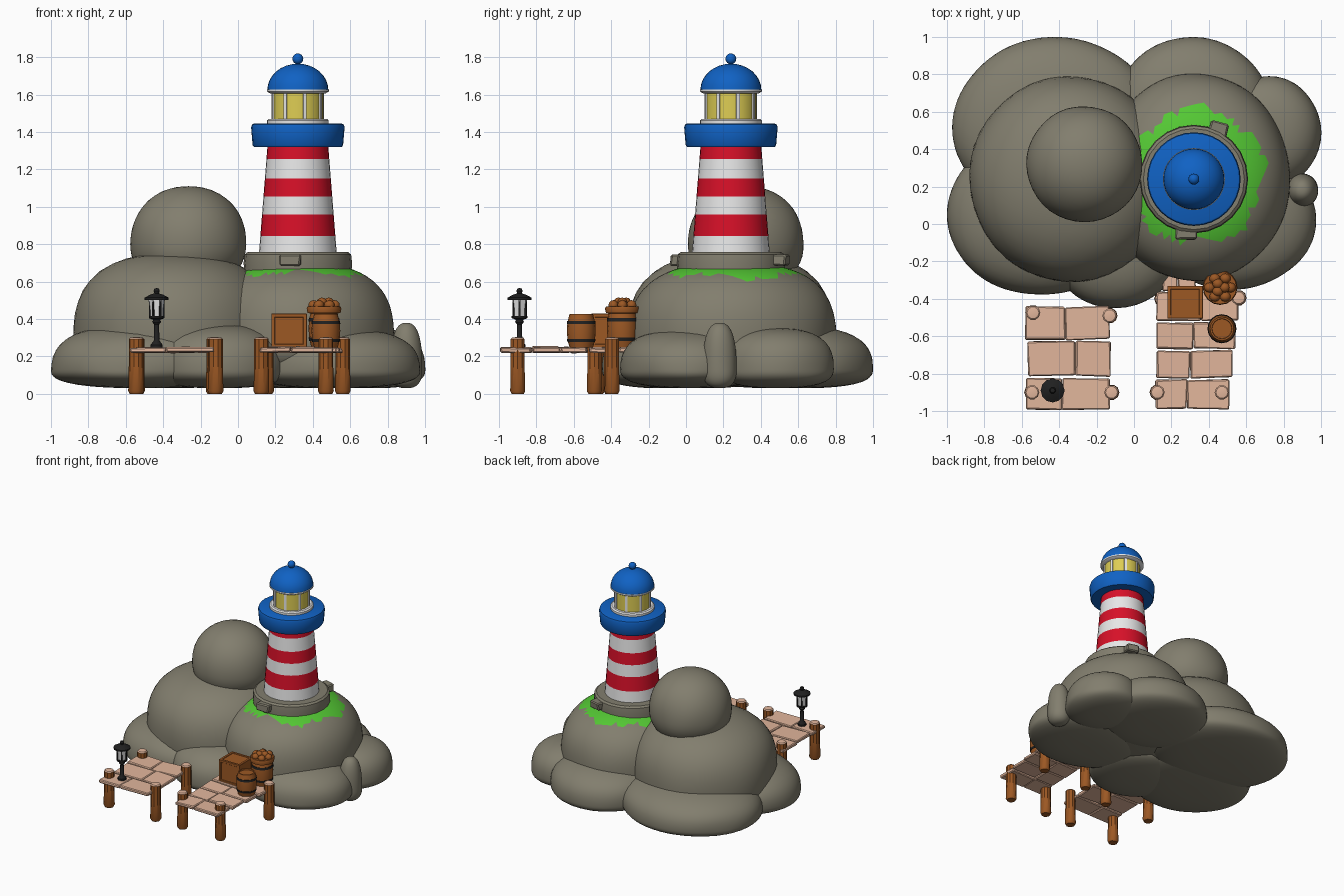
import bpy, bmesh, math, random
from mathutils import Matrix, Vector

if "Cube" in bpy.data.objects:
    bpy.data.objects.remove(bpy.data.objects["Cube"])

random.seed(4)


def material(name, r, g, b):
    def lin(c):
        c /= 255
        return c / 12.92 if c <= 0.04045 else ((c + 0.055) / 1.055) ** 2.4
    m = bpy.data.materials.new(name)
    m.diffuse_color = (lin(r), lin(g), lin(b), 1)
    m.use_nodes = True
    m.node_tree.nodes["Principled BSDF"].inputs["Base Color"].default_value = m.diffuse_color
    return m


ROCK = material("rock grey", 130, 126, 110)
GRASS = material("grass green", 84, 200, 52)
WHITE = material("white paint", 232, 232, 232)
RED = material("red paint", 215, 16, 40)
BLUE = material("blue paint", 16, 98, 196)
GLASS = material("lamp yellow", 222, 205, 84)
WOOD = material("brown wood", 156, 88, 36)
PLANK = material("pale plank", 226, 182, 156)
BLACK = material("black iron", 32, 32, 32)


def finish(bm, name, mats, angle=35):
    bmesh.ops.recalc_face_normals(bm, faces=bm.faces)
    me = bpy.data.meshes.new(name)
    bm.to_mesh(me)
    bm.free()
    for m in mats:
        me.materials.append(m)
    me.shade_smooth()
    me.set_sharp_from_angle(angle=math.radians(angle))
    ob = bpy.data.objects.new(name, me)
    bpy.context.collection.objects.link(ob)
    return ob


def lathe(name, loc, profile, mats, bands=None, seg=32):
    """Revolve (radius, z) points; bands gives the material index of each ring."""
    bm = bmesh.new()
    rings = []
    for r, z in profile:
        if r < 1e-5:
            rings.append([bm.verts.new((loc[0], loc[1], z))])
        else:
            rings.append([bm.verts.new((loc[0] + r * math.cos(a), loc[1] + r * math.sin(a), z))
                          for a in (2 * math.pi * i / seg for i in range(seg))])
    for k, (a, b) in enumerate(zip(rings, rings[1:])):
        for i in range(seg):
            j = (i + 1) % seg
            vs = [a[i % len(a)], a[j % len(a)], b[j % len(b)], b[i % len(b)]]
            f = bm.faces.new(list(dict.fromkeys(vs)))
            f.material_index = bands[k] if bands else 0
    return finish(bm, name, mats)


def box(name, loc, size, mat, rot=(0, 0, 0), bevel=0.006, jitter=0.0):
    bm = bmesh.new()
    bmesh.ops.create_cube(bm, size=1)
    for v in bm.verts:
        v.co = Vector([c * s for c, s in zip(v.co, size)])
        v.co += Vector((random.uniform(-1, 1), random.uniform(-1, 1), random.uniform(-.3, .3))) * jitter
    if bevel:
        bmesh.ops.bevel(bm, geom=bm.edges[:], offset=bevel, segments=1, affect='EDGES')
    m = Matrix.Translation(loc)
    for a, ax in zip(rot, 'XYZ'):
        m = m @ Matrix.Rotation(a, 4, ax)
    bm.transform(m)
    return finish(bm, name, [mat], 20)


def boulder(name, x, y, z, rx, ry, up, down, n=2.6, sub=4):
    """Rounded boulder with a flattened top and underside."""
    bm = bmesh.new()
    bmesh.ops.create_icosphere(bm, subdivisions=sub, radius=1)
    for v in bm.verts:
        h = math.hypot(v.co.x, v.co.y)
        t = (h ** n + abs(v.co.z) ** n) ** (-1 / n)
        c = v.co * t
        w = 1 + 0.008 * math.sin(5 * c.x + 3 * c.z + x * 9) * math.cos(4 * c.y + y * 7)
        v.co = (x + rx * c.x * w, y + ry * c.y * w, z + c.z * (up if c.z > 0 else down))
    return bm, name


# island: ring of low boulders
for i, (x, y, rx, ry, top) in enumerate([
        (-0.42, 0.52, 0.55, 0.48, 0.36), (-0.50, 0.05, 0.50, 0.43, 0.37),
        (-0.10, -0.11, 0.36, 0.34, 0.37), (0.52, 0.02, 0.455, 0.37, 0.35),
        (0.72, 0.49, 0.28, 0.30, 0.35), (0.90, 0.18, 0.085, 0.09, 0.38),
        (0.31, 0.60, 0.42, 0.40, 0.36)]):
    bm, nm = boulder(f"low_boulder_{i + 1}", x, y, 0.13, rx, ry, top - 0.13, 0.10)
    finish(bm, nm, [ROCK], 60)

# island: upper domes and round top rock
bm, nm = boulder("left_dome_rock", -0.34, 0.24, 0.30, 0.54, 0.55, 0.45, 0.24)
finish(bm, nm, [ROCK], 60)
bm, nm = boulder("top_round_rock", -0.265, 0.32, 0.80, 0.31, 0.31, 0.31, 0.25, 2.15)
finish(bm, nm, [ROCK], 60)

# right dome with ragged grass cap
bm, nm = boulder("right_dome_rock", 0.33, 0.25, 0.28, 0.505, 0.555, 0.42, 0.22, 2.7, 5)
for f in bm.faces:
    c = f.calc_center_median()
    dx, dy = c.x - 0.335, c.y - 0.26
    a = math.atan2(dy, dx)
    if c.z > 0.5 and math.hypot(dx, dy) < 0.36 + 0.018 * math.sin(5 * a) + 0.012 * math.sin(13 * a):
        f.material_index = 1
finish(bm, nm, [ROCK, GRASS], 60)

# lighthouse
T = (0.32, 0.24)
lathe("tower_stone_base", T, [(0, 0.62), (0.285, 0.62), (0.29, 0.70), (0.285, 0.745), (0.27, 0.757),
                              (0, 0.757)], [ROCK], seg=24)
box("base_step_front", (0.28, -0.045, 0.715), (0.11, 0.07, 0.06), ROCK, (0, 0, -0.05), 0.008, 0.006)
box("base_step_back", (0.45, 0.51, 0.715), (0.10, 0.07, 0.06), ROCK, (0, 0, -0.3), 0.008, 0.006)
levels = [0.75, 0.845, 0.96, 1.055, 1.15, 1.255, 1.34]
lathe("striped_tower", T, [(0.208 - 0.046 * (z - 0.75) / 0.58, z) for z in levels],
      [WHITE, RED], [0, 1, 0, 1, 0, 1])
lathe("gallery", T, [(0, 1.32), (0.235, 1.32), (0.242, 1.33), (0.25, 1.425), (0.245, 1.44),
                     (0.235, 1.445), (0, 1.445)], [BLUE])
lathe("lantern_sill", T, [(0, 1.44), (0.165, 1.44), (0.165, 1.462), (0.155, 1.47), (0, 1.47)], [WHITE])
lathe("lantern_glass", T, [(0.136, 1.46), (0.136, 1.62)], [GLASS], seg=24)
for i in range(8):
    a = math.pi * (i + 0.35) / 4
    box(f"lantern_bar_{i + 1}", (T[0] + 0.135 * math.cos(a), T[1] + 0.135 * math.sin(a), 1.54),
        (0.016, 0.018, 0.16), WHITE, (0, 0, a), 0)
lathe("roof_eave", T, [(0, 1.607), (0.15, 1.607), (0.166, 1.617), (0.166, 1.628), (0, 1.632)], [WHITE])
dome = [(0.163 * math.cos(t), 1.625 + 0.14 * math.sin(t)) for t in (math.pi / 2 * k / 8 for k in range(8))]
lathe("roof_dome", T, dome + [(0, 1.765)], [BLUE])
ball = [(0.029 * math.sin(math.pi * k / 8), 1.791 - 0.029 * math.cos(math.pi * k / 8)) for k in range(1, 8)]
lathe("roof_ball", T, [(0.014, 1.75)] + ball + [(0, 1.82)], [BLUE], seg=16)

# docks: planks in rows (x0, x1, y0, y1)
rows = [(-0.58, -0.13, -0.62, -0.44), (-0.57, -0.125, -0.815, -0.625), (-0.58, -0.13, -0.995, -0.825),
        (0.15, 0.33, -0.36, -0.27), (0.12, 0.56, -0.52, -0.365), (0.115, 0.545, -0.67, -0.525),
        (0.12, 0.53, -0.825, -0.675), (0.115, 0.51, -0.99, -0.83)]
for i, (x0, x1, y0, y1) in enumerate(rows):
    m = x0 + (x1 - x0) * random.uniform(0.42, 0.58)
    for s, (a, b) in (("left", (x0, m)), ("right", (m, x1))):
        box(f"dock_plank_{i + 1}_{s}", ((a + b) / 2, (y0 + y1) / 2, 0.236 + random.uniform(-.003, .003)),
            (b - a - 0.002, y1 - y0 - 0.004, 0.027), PLANK,
            (random.uniform(-.03, .03), random.uniform(-.03, .03), random.uniform(-.02, .02)), 0.006, 0.005)

# dock posts with pale cut tops
for i, (x, y) in enumerate([(-0.54, -0.475), (-0.13, -0.49), (-0.12, -0.90), (-0.545, -0.90),
                            (0.125, -0.90), (0.47, -0.90), (0.56, -0.395), (0.15, -0.40)]):
    top = 0.30 if i < 7 else 0.24
    lathe(f"dock_post_{i + 1}", (x, y), [(0, 0), (0.034, 0), (0.042, 0.015), (0.039, 0.15),
                                         (0.039, top - 0.008), (0.032, top), (0, top + 0.005)],
          [WOOD, PLANK], [0, 0, 0, 0, 1, 1], seg=10)

# dock lamp
L = (-0.435, -0.89)
lathe("lamp_post", L, [(0, 0.24), (0.032, 0.24), (0.032, 0.262), (0.015, 0.285), (0.013, 0.37), (0.024, 0.385),
                       (0.018, 0.395), (0.042, 0.405), (0.042, 0.415), (0, 0.415)], [BLACK], seg=12)
lathe("lamp_glass", L, [(0.032, 0.412), (0.044, 0.505)], [WHITE], seg=6)
for i in range(6):
    a = math.pi * i / 3
    box(f"lamp_bar_{i + 1}", (L[0] + 0.038 * math.cos(a), L[1] + 0.038 * math.sin(a), 0.459),
        (0.008, 0.01, 0.1), BLACK, (0, 0, a), 0)
lathe("lamp_cap", L, [(0, 0.503), (0.064, 0.503), (0.064, 0.514), (0.035, 0.53), (0.012, 0.537), (0.017, 0.55),
                      (0.012, 0.562), (0, 0.566)], [BLACK], seg=12)

# crate with raised frame
C, S = Vector((0.273, -0.418, 0.338)), (0.18, 0.165, 0.172)
box("crate_body", C, S, WOOD, bevel=0)
for axis in range(3):
    u, v = [k for k in range(3) if k != axis]
    for su in (-1, 1):
        for sv in (-1, 1):
            p, size = C.copy(), [0.02] * 3
            p[u] += su * (S[u] / 2 - 0.005)
            p[v] += sv * (S[v] / 2 - 0.005)
            size[axis] = S[axis] + 0.01
            box(f"crate_edge_{axis}{su}{sv}", p, size, WOOD, bevel=0.002)


# barrels with iron hoops
def barrel(name, loc, z0, h, r):
    prof, bands = [(0, z0)], []
    for t in (0, 0.17, 0.17, 0.26, 0.26, 0.5, 0.7, 0.7, 0.79, 0.79, 1):
        prof.append((r * (0.82 + 0.18 * (1 - (2 * t - 1) ** 2)), z0 + h * t))
    for k in (3, 4, 8, 9):
        prof[k] = (prof[k][0] + 0.003, prof[k][1])
    prof += [(r * 0.7, z0 + h), (r * 0.68, z0 + h - 0.01), (0, z0 + h - 0.01)]
    bands = [1 if k in (2, 3, 4, 7, 8, 9) else 0 for k in range(len(prof) - 1)]
    lathe(name, loc, prof, [WOOD, BLACK], bands, 16)


barrel("small_barrel", (0.47, -0.56), 0.248, 0.178, 0.077)
barrel("tall_barrel", (0.46, -0.34), 0.248, 0.20, 0.083)
lathe("barrel_rim", (0.46, -0.34), [(0.07, 0.43), (0.088, 0.432), (0.093, 0.455), (0.088, 0.468), (0.072, 0.468),
                                    (0, 0.455)], [WOOD], seg=16)
for i in range(9):
    a = 2 * math.pi * i / 6
    r, z = (0.056, 0.474) if i < 6 else (0.024, 0.488)
    a = a if i < 6 else a * 2
    bm, nm = boulder(f"produce_{i + 1}", 0.46 + r * math.cos(a), -0.34 + r * math.sin(a), z,
                     0.029, 0.027, 0.027, 0.025, 2, 2)
    finish(bm, nm, [WOOD], 60)
